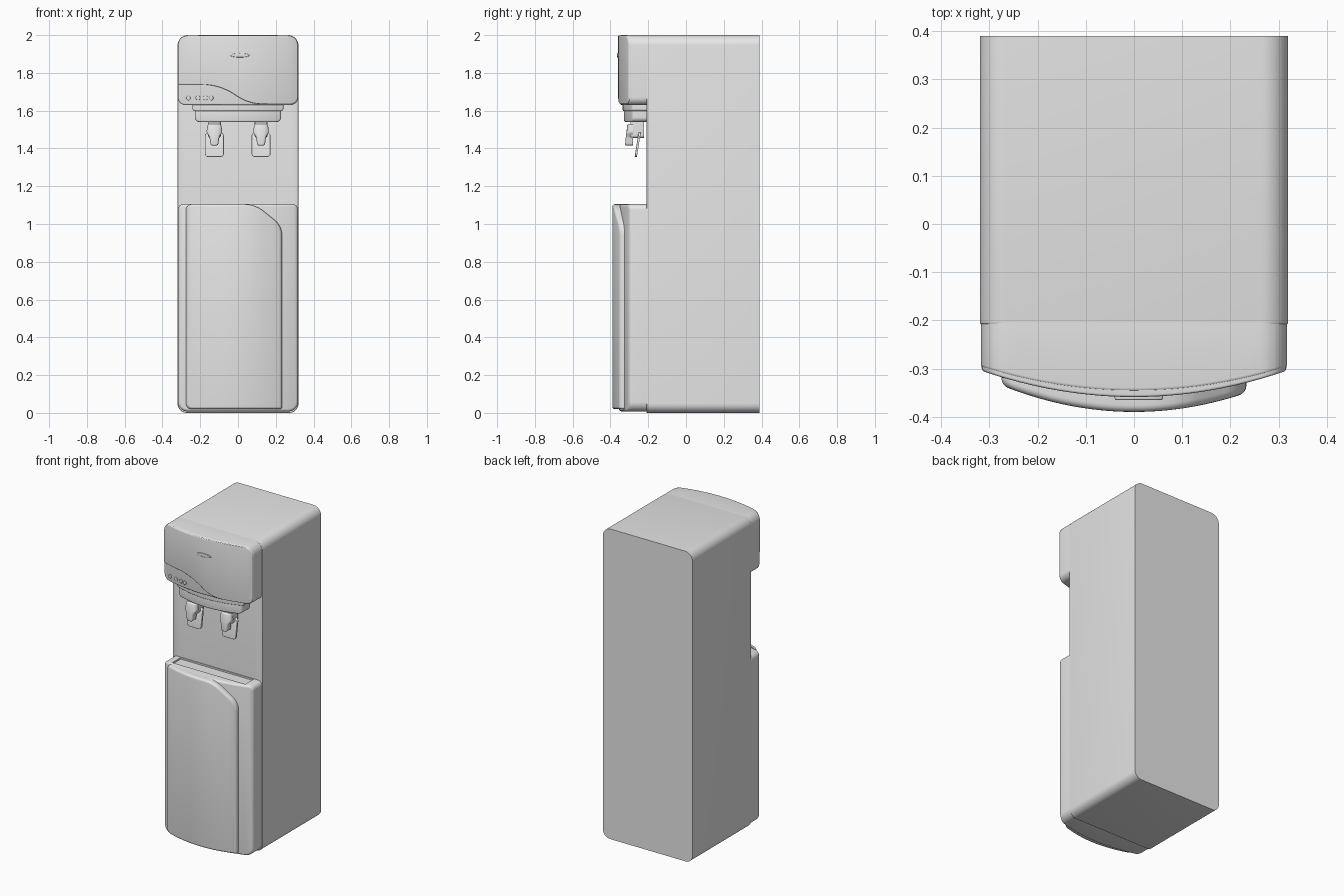
import bpy, bmesh, math
from mathutils import Vector

if "Cube" in bpy.data.objects:
    bpy.data.objects.remove(bpy.data.objects["Cube"])

shell = bpy.data.materials.new("light_grey_plastic")
shell.diffuse_color = (0.8, 0.8, 0.8, 1)
shell.use_nodes = True
shell.node_tree.nodes["Principled BSDF"].inputs["Base Color"].default_value = shell.diffuse_color


def finish(name, bm, angle=35):
    bmesh.ops.recalc_face_normals(bm, faces=bm.faces)
    me = bpy.data.meshes.new(name)
    bm.to_mesh(me)
    bm.free()
    me.materials.append(shell)
    ob = bpy.data.objects.new(name, me)
    bpy.context.collection.objects.link(ob)
    bpy.ops.object.select_all(action='DESELECT')
    ob.select_set(True)
    bpy.context.view_layer.objects.active = ob
    bpy.ops.object.shade_smooth_by_angle(angle=math.radians(angle))
    return ob


def fillet(corners, seg=8):
    """Round each (x, z, cut) corner of a counter-clockwise outline."""
    out, n = [], len(corners)
    for i, (x, z, t) in enumerate(corners):
        p = Vector((x, z))
        u = (Vector(corners[i - 1][:2]) - p).normalized()
        v = (Vector(corners[(i + 1) % n][:2]) - p).normalized()
        w = math.sin(u.angle(v) / 2)
        a, b = p + u * t, p + v * t
        for k in range(seg + 1):
            s = k / seg
            c = ((1 - s) ** 2, 2 * s * (1 - s) * w, s * s)
            out.append((a * c[0] + p * c[1] + b * c[2]) / sum(c))
    return out


def rect(x0, x1, z0, z1, rb, rt):
    return fillet([(x0, z0, rb), (x1, z0, rb), (x1, z1, rt), (x0, z1, rt)])


def inset(pts, d):
    out, n = [], len(pts)
    for i, p in enumerate(pts):
        e1 = (p - pts[i - 1]).normalized()
        e2 = (pts[(i + 1) % n] - p).normalized()
        n1, n2 = Vector((-e1.y, e1.x)), Vector((-e2.y, e2.x))
        m = (n1 + n2).normalized()
        out.append(p + m * d / max(m.dot(n1), 0.4))
    return out


def slab(name, pts, front, back, r, slices=24):
    """Front-view outline with a rounded front edge; front and back are y(x, z)."""
    bm = bmesh.new()
    rings = [[bm.verts.new((p.x, 10, p.y)) for p in pts]]
    for k in range(5):
        a = k / 4 * math.pi / 2
        rings.append([bm.verts.new((p.x, r * (1 - math.sin(a)), p.y))
                      for p in inset(pts, r * (1 - math.cos(a)))])
    n = len(pts)
    for lo, hi in zip(rings, rings[1:]):
        for i in range(n):
            j = (i + 1) % n
            bm.faces.new((lo[i], lo[j], hi[j], hi[i]))
    bm.faces.new(rings[0])
    bm.faces.new(rings[-1])
    x0, x1 = min(p.x for p in pts), max(p.x for p in pts)
    for k in range(1, slices):
        bmesh.ops.bisect_plane(bm, geom=bm.verts[:] + bm.edges[:] + bm.faces[:], dist=1e-5,
                               plane_co=(x0 + (x1 - x0) * k / slices, 0, 0), plane_no=(1, 0, 0))
    for v in bm.verts:
        x, z = v.co.x, v.co.z
        v.co.y = back(x, z) if v.co.y > 5 else v.co.y + front(x, z)
    return finish(name, bm)


def bow(y_mid, rise, half):
    return lambda x, z: y_mid + rise * (x / half) ** 2


def flat(y):
    return lambda x, z: y


# Main cabinet, full height
slab("cabinet", rect(-0.32, 0.32, 0, 2, 0.05, 0.055), flat(-0.208), flat(0.39), 0.004, 2)

# Lower front housing with shallow drip tray
lower = slab("lower_housing", rect(-0.318, 0.318, 0.008, 1.105, 0.05, 0.03),
             bow(-0.355, 0.055, 0.318), flat(-0.2), 0.014)
bpy.ops.mesh.primitive_cube_add(size=1, location=(0, -0.255, 1.135))
cutter = bpy.context.object
cutter.name = "tray_cutter"
cutter.scale = (0.52, 0.085, 0.08)
cutter.hide_render = True
mod = lower.modifiers.new("tray", 'BOOLEAN')
mod.operation, mod.object, mod.solver = 'DIFFERENCE', cutter, 'EXACT'
bpy.context.view_layer.objects.active = lower
bpy.ops.object.modifier_apply(modifier="tray")
bpy.data.objects.remove(cutter)

# Bowed door with its sweeping upper right corner
door = fillet([(-0.275, 0.02, 0.03), (0.233, 0.02, 0.012), (0.233, 0.99, 0.05),
               (0.09, 1.105, 0.06), (-0.275, 1.105, 0.03)])
slab("door", door, bow(-0.39, 0.055, 0.275), bow(-0.345, 0.03, 0.275), 0.014)

# Upper head
head_front = bow(-0.348, 0.05, 0.318)
slab("head", rect(-0.318, 0.318, 1.63, 2, 0.04, 0.055), head_front, flat(-0.2), 0.008)

# Raised head cover, its S-curved lower edge leaves the control area
cover = fillet([(0.06, 1.635, 0.07), (0.316, 1.635, 0.04), (0.316, 1.998, 0.053),
                (-0.316, 1.998, 0.053), (-0.316, 1.738, 0.008), (-0.10, 1.738, 0.09)])
slab("head_cover", cover, bow(-0.359, 0.055, 0.318), bow(-0.33, 0.05, 0.318), 0.005)

# Plain oval badge
oval = [Vector((0.01 + 0.05 * math.cos(a), 1.893 + 0.011 * math.sin(a)))
        for a in (i * math.tau / 32 for i in range(32))]
slab("oval_badge", oval, flat(-0.365), flat(-0.35), 0.003, 6)

# Control buttons
for i, x in enumerate((-0.263, -0.212, -0.172, -0.142)):
    disc = [Vector((x + 0.012 * math.cos(a), 1.667 + 0.012 * math.sin(a)))
            for a in (k * math.tau / 20 for k in range(20))]
    y = head_front(x, 0)
    slab(f"button_{i + 1}", disc, flat(y - 0.006), flat(y + 0.006), 0.003, 2)

# Two-step tap mount under the head
slab("tap_mount_upper", rect(-0.24, 0.24, 1.598, 1.64, 0.012, 0.004),
     bow(-0.335, 0.05, 0.24), flat(-0.2), 0.006)
slab("tap_mount_lower", rect(-0.228, 0.228, 1.54, 1.61, 0.025, 0.004),
     bow(-0.328, 0.05, 0.24), flat(-0.2), 0.008)

# Pair of taps with paddles
for side, cx in (("left", -0.125), ("right", 0.122)):
    slab(f"{side}_tap_body", rect(cx - 0.034, cx + 0.034, 1.455, 1.55, 0.015, 0.004),
         flat(-0.295), flat(-0.222), 0.008, 4)
    hood = fillet([(cx - 0.02, 1.415, 0.012), (cx + 0.02, 1.415, 0.012), (cx + 0.026, 1.46, 0.01),
                   (cx + 0.042, 1.485, 0.01), (cx + 0.036, 1.53, 0.012),
                   (cx - 0.036, 1.53, 0.012), (cx - 0.042, 1.485, 0.01), (cx - 0.026, 1.46, 0.01)])
    slab(f"{side}_tap_hood", hood,
         lambda x, z, c=cx: -0.322 + 9 * (x - c) ** 2 + 0.25 * max(z - 1.48, 0),
         flat(-0.28), 0.008, 8)
    slab(f"{side}_tap_paddle", rect(cx - 0.05, cx + 0.05, 1.355, 1.485, 0.018, 0.02),
         lambda x, z: -0.272 + 0.16 * (z - 1.355),
         lambda x, z: -0.26 + 0.16 * (z - 1.355), 0.004, 4)
